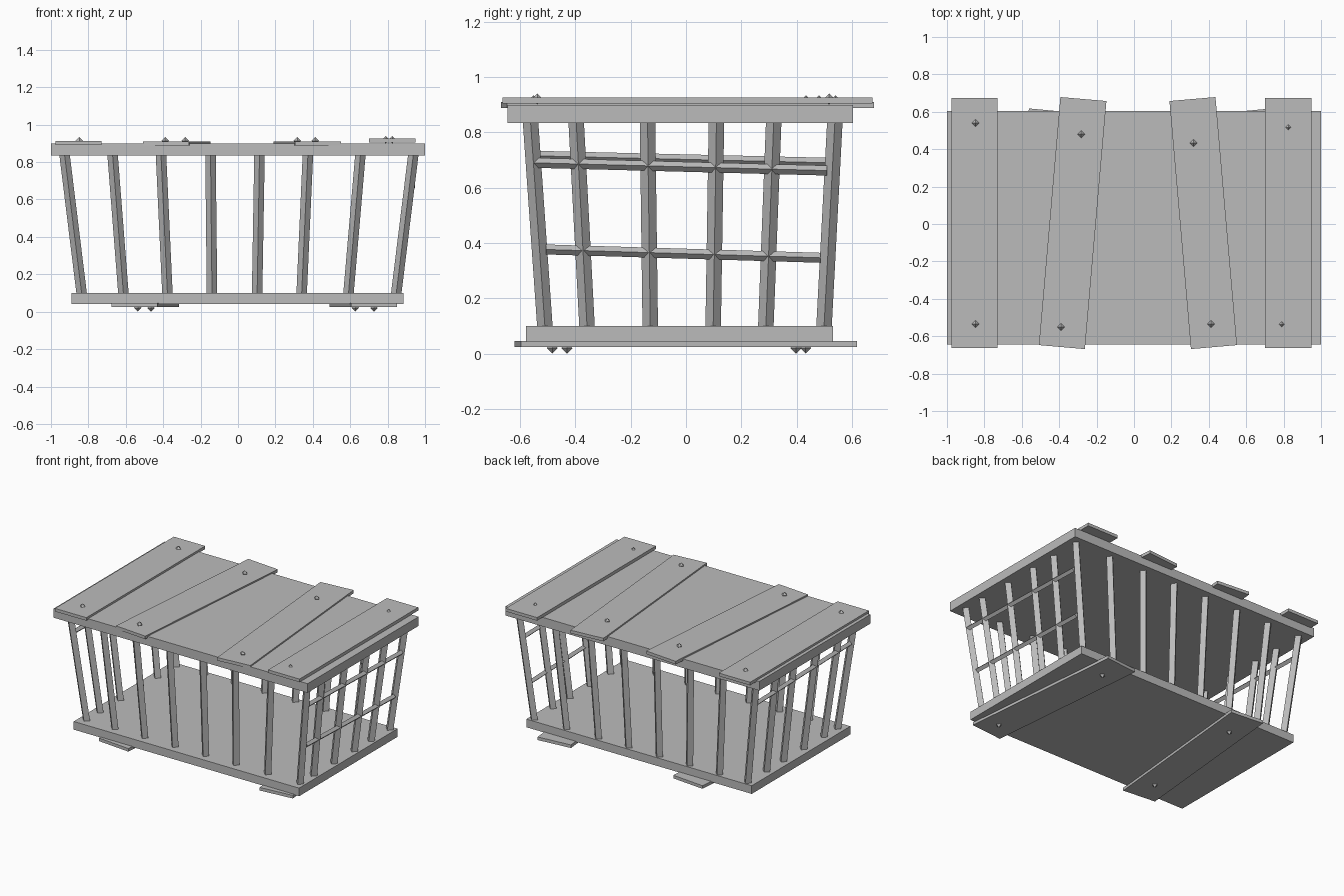
import bpy, bmesh, math
from mathutils import Vector, Matrix

if "Cube" in bpy.data.objects:
    bpy.data.objects.remove(bpy.data.objects["Cube"])

grey = bpy.data.materials.new("plain_grey")
grey.diffuse_color = (0.5, 0.5, 0.5, 1)
grey.use_nodes = True
grey.node_tree.nodes["Principled BSDF"].inputs["Base Color"].default_value = grey.diffuse_color


def finish(name, bm):
    bmesh.ops.recalc_face_normals(bm, faces=bm.faces)
    me = bpy.data.meshes.new(name)
    bm.to_mesh(me)
    bm.free()
    me.materials.append(grey)
    ob = bpy.data.objects.new(name, me)
    bpy.context.collection.objects.link(ob)


def box(name, centre, size, turn=0.0):
    bm = bmesh.new()
    m = (Matrix.Translation(centre) @ Matrix.Rotation(turn, 4, 'Z')
         @ Matrix.Diagonal((*size, 1)))
    bmesh.ops.create_cube(bm, size=1, matrix=m)
    finish(name, bm)


def diamond_bar(name, a, b, r, u, v):
    """Four-sided bar from a to b, its section corners lying along u and v."""
    bm = bmesh.new()
    u, v = Vector(u) * r, Vector(v) * r
    rings = [[bm.verts.new(Vector(p) + o) for o in (u, v, -u, -v)] for p in (a, b)]
    for i in range(4):
        j = (i + 1) % 4
        bm.faces.new((rings[0][i], rings[0][j], rings[1][j], rings[1][i]))
    for ring in rings:
        bm.faces.new(ring)
    finish(name, bm)


def nail(name, x, y, z, r=0.02):
    bm = bmesh.new()
    for s in (1, -1):
        bmesh.ops.create_cone(bm, segments=4, radius1=r, radius2=0, depth=r,
                              matrix=Matrix.Translation((x, y, z + s * r / 2))
                              @ Matrix.Diagonal((1, 1, s, 1)))
    bmesh.ops.remove_doubles(bm, verts=bm.verts, dist=1e-5)
    finish(name, bm)


# roof and floor slabs
box("roof_slab", (0, -0.021, 0.867), (2.0, 1.248, 0.065))
box("floor_slab", (-0.002, -0.0235, 0.071), (1.775, 1.109, 0.058))

# roof planks: centre x, y, z, length, turn
for x, y, z, l, t in [(-0.853, 0.005, 0.903, 1.336, 0),
                      (-0.328, 0.005, 0.8985, 1.331, -0.0865),
                      (0.37, 0.005, 0.8985, 1.331, 0.0865),
                      (0.825, 0.005, 0.9145, 1.336, 0)]:
    box("roof_plank", (x, y, z), (0.247, l, 0.022), t)

# floor planks
for x, t in [(-0.496, -0.0935), (0.67, 0.0935)]:
    box("floor_plank", (x, -0.001, 0.035), (0.247, 1.22, 0.022), t)

# nails
for x, y in [(-0.848, 0.54), (-0.848, -0.535), (-0.283, 0.48), (-0.39, -0.55),
             (0.317, 0.433), (0.412, -0.535), (0.825, 0.517), (0.79, -0.537)]:
    nail("roof_nail", x, y, 0.92 if x > 0.6 else 0.914)
for x, y in [(-0.535, -0.43), (-0.465, 0.397), (0.727, -0.483), (0.627, 0.432)]:
    nail("floor_nail", x, y, 0.021)

# upright bars, leaning outwards: (bottom, top) positions along each side
Z0, Z1 = 0.09, 0.845
X, Y = (1, 0, 0), (0, 1, 0)
xs = [(-0.835, -0.928), (-0.612, -0.671), (-0.377, -0.412), (-0.139, -0.147),
      (0.102, 0.115), (0.34, 0.374), (0.59, 0.655), (0.845, 0.938)]
ys = [(-0.509, -0.562), (-0.357, -0.397), (-0.129, -0.139),
      (0.098, 0.11), (0.288, 0.317), (0.498, 0.538)]
for i, (xa, xb) in enumerate(xs):
    for j, (ya, yb) in enumerate(ys):
        if i in (0, 7) or j in (0, 5):
            diamond_bar("upright_bar", (xa, ya, Z0), (xb, yb, Z1), 0.028, X, Y)

# cross rails on the two ends: x, front y, front z, back y, back z
for x, ya, za, yb, zb in [(0.928, -0.55, 0.69, 0.51, 0.662),
                          (0.886, -0.505, 0.377, 0.485, 0.347),
                          (-0.918, -0.53, 0.715, 0.52, 0.69)]:
    diamond_bar("cross_rail", (x, ya, za), (x, yb, zb), 0.018, X, (0, 0, 1))
